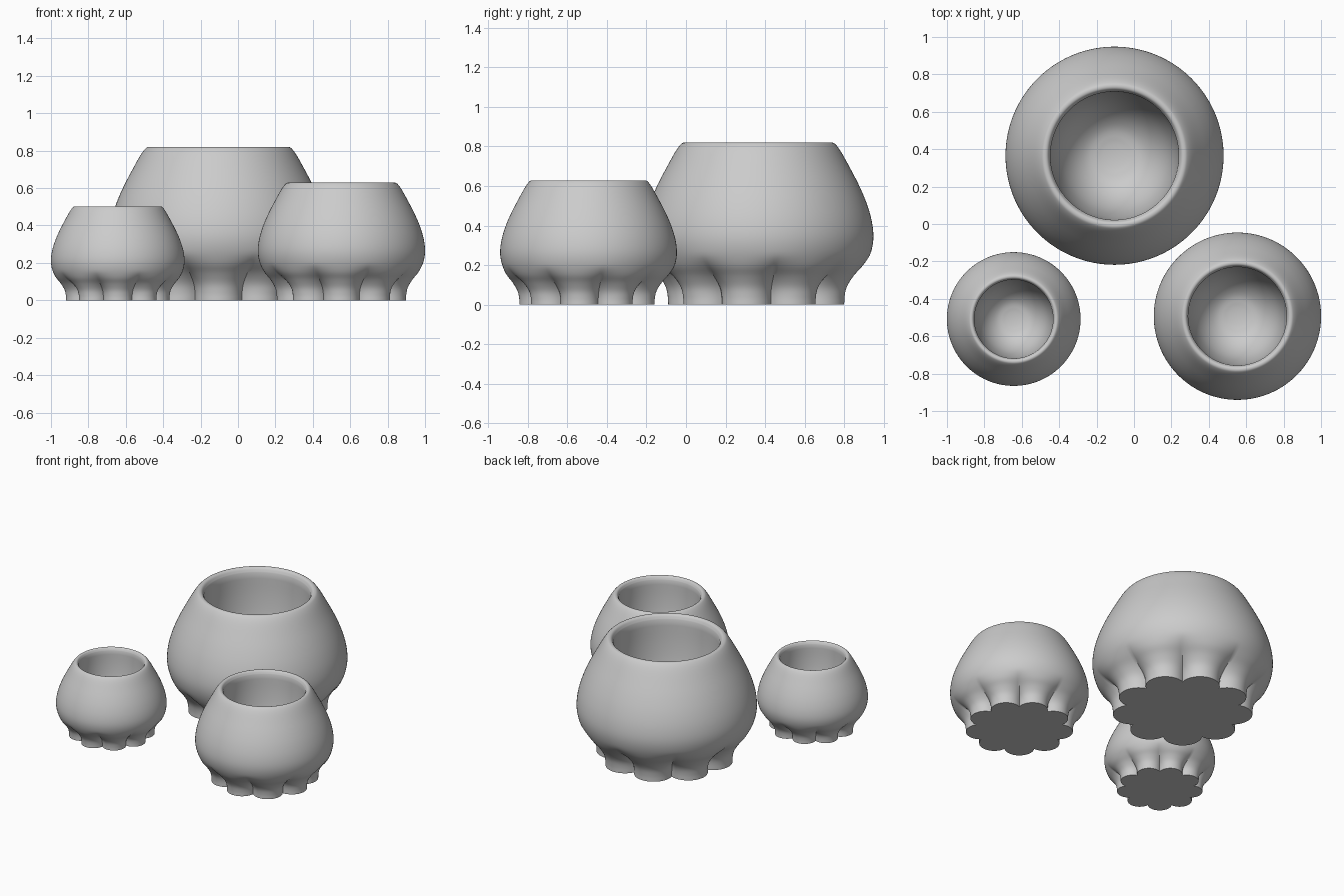
import bpy, bmesh, math
from mathutils import Vector

if "Cube" in bpy.data.objects:
    bpy.data.objects.remove(bpy.data.objects["Cube"])

LOBES, PER = 9, 24
SEG = LOBES * PER

# (radius, height) of the large pot: outer wall, rounded rim, inner bowl
OUTER = [(.455, 0), (.457, .04), (.468, .09), (.50, .145), (.542, .2), (.572, .27), (.583, .345),
         (.573, .43), (.546, .52), (.507, .61), (.46, .70), (.418, .775), (.392, .81),
         (.375, .82), (.357, .815), (.343, .79)]
INNER = [(.343, .79), (.341, .62), (.326, .46), (.29, .31), (.23, .20), (.15, .13), (.06, .105)]


def smooth_path(pts, steps=4):
    """Catmull-Rom resampling of a profile."""
    p = [Vector(q) for q in pts]
    p = [2 * p[0] - p[1]] + p + [2 * p[-1] - p[-2]]
    out = []
    for i in range(1, len(p) - 2):
        a, b, c, d = p[i - 1:i + 3]
        for k in range(steps):
            t = k / steps
            out.append(.5 * (2 * b + (c - a) * t + (2 * a - 5 * b + 4 * c - d) * t * t
                             + (3 * b - a - 3 * c + d) * t ** 3))
    out.append(p[-2])
    return out


def scallop(i):
    """Radius ratio of a foot made of overlapping circles."""
    a = math.radians(((i % PER) / PER - round((i % PER) / PER)) * 360 / LOBES)
    c, rho = .332, .128
    r = c * math.cos(a) + math.sqrt(max(0, rho ** 2 - (c * math.sin(a)) ** 2))
    return r / (c + rho)


def groove(z):
    """Groove strength: full at the feet, fading into the round body."""
    t = min(1, max(0, (z - .04) / .22))
    return 1 - t * t * (3 - 2 * t)


def pot(name, x, y, scale):
    bm = bmesh.new()
    profile = [(q, True) for q in smooth_path(OUTER)] + [(q, False) for q in smooth_path(INNER)[1:]]
    rings = []
    for (r, z), outside in profile:
        ring = []
        for i in range(SEG):
            a = -math.pi / 2 + 2 * math.pi * i / SEG
            k = 1 - (1 - scallop(i)) * groove(z) if outside else 1
            ring.append(bm.verts.new((r * k * math.cos(a), r * k * math.sin(a), max(0, z))))
        rings.append(ring)
    for lo, hi in zip(rings, rings[1:]):
        for i in range(SEG):
            j = (i + 1) % SEG
            bm.faces.new((lo[i], lo[j], hi[j], hi[i]))
    # flat underside and bowl floor
    base, floor = bm.verts.new((0, 0, 0)), bm.verts.new((0, 0, .103))
    for i in range(SEG):
        j = (i + 1) % SEG
        bm.faces.new((base, rings[0][j], rings[0][i]))
        bm.faces.new((floor, rings[-1][i], rings[-1][j]))
    bm.normal_update()
    mesh = bpy.data.meshes.new(name)
    bm.to_mesh(mesh)
    bm.free()
    ob = bpy.data.objects.new(name, mesh)
    bpy.context.collection.objects.link(ob)
    ob.location, ob.scale = (x, y, 0), (scale,) * 3
    bpy.ops.object.select_all(action='DESELECT')
    ob.select_set(True)
    bpy.context.view_layer.objects.active = ob
    bpy.ops.object.shade_smooth_by_angle(angle=math.radians(40))


# three pots, same shape at three sizes
pot("large_pot", -.104, .365, 1)
pot("medium_pot", .553, -.493, .767)
pot("small_pot", -.643, -.508, .613)
